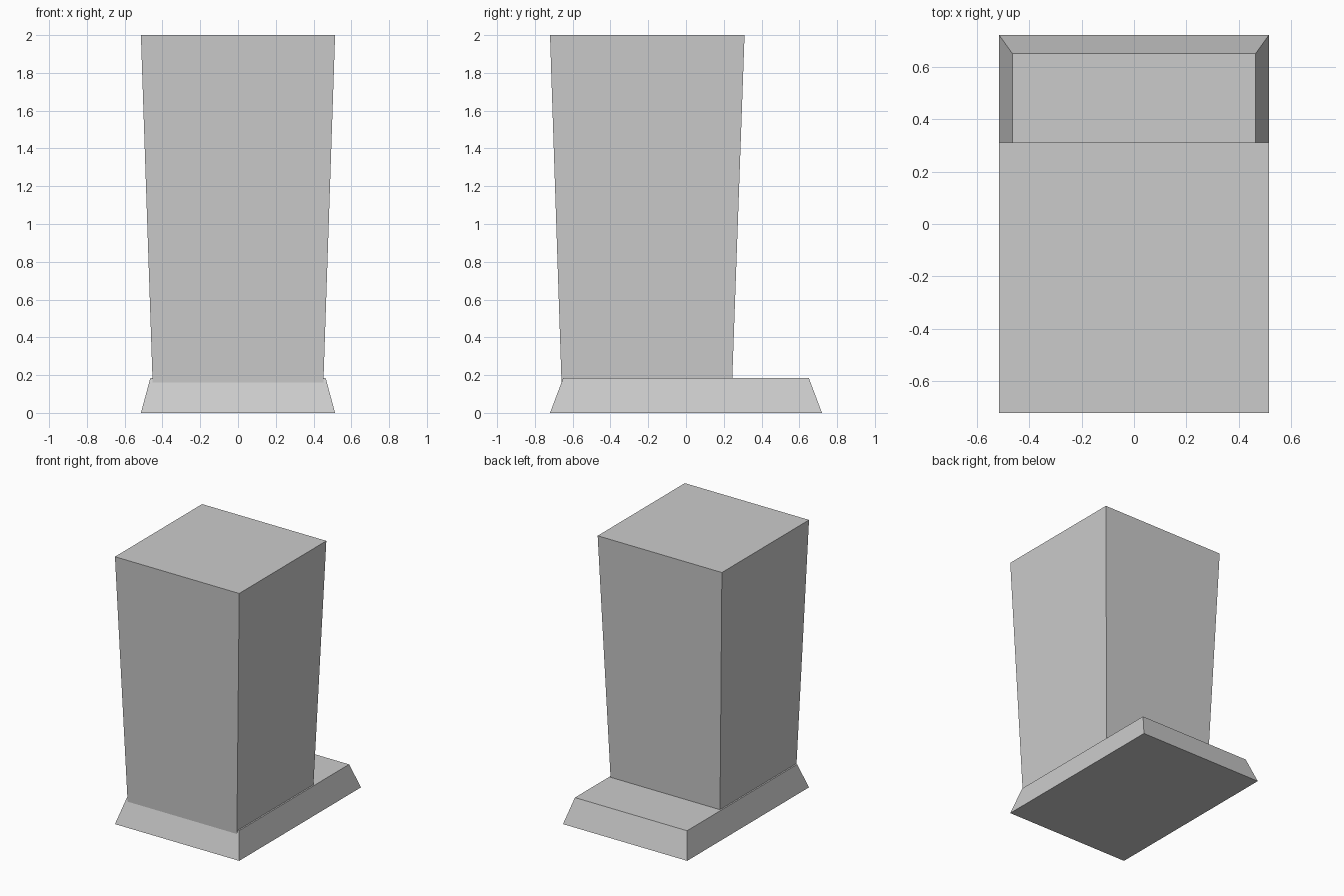
import bpy
import bmesh

cube = bpy.data.objects.get("Cube")
if cube:
    bpy.data.objects.remove(cube, do_unlink=True)

# Single flat grey
grey = bpy.data.materials.new("plain_grey")
grey.use_nodes = True
colour = (0.6, 0.6, 0.6, 1)
grey.diffuse_color = colour
grey.node_tree.nodes["Principled BSDF"].inputs["Base Color"].default_value = colour


def tapered_box(name, lower, upper):
    """Box between two rectangles, each given as (half_width, y_front, y_back, z)."""
    bm = bmesh.new()
    rings = []
    for w, front, back, z in (lower, upper):
        corners = [(-w, front, z), (w, front, z), (w, back, z), (-w, back, z)]
        rings.append([bm.verts.new(c) for c in corners])
    bottom, top = rings
    bm.faces.new(bottom[::-1])
    bm.faces.new(top)
    for i in range(4):
        j = (i + 1) % 4
        bm.faces.new((bottom[i], bottom[j], top[j], top[i]))
    mesh = bpy.data.meshes.new(name)
    bm.to_mesh(mesh)
    bm.free()
    mesh.materials.append(grey)
    obj = bpy.data.objects.new(name, mesh)
    bpy.context.collection.objects.link(obj)
    return obj


# Low plinth with sloping sides
tapered_box("base", (0.514, -0.72, 0.72, 0), (0.464, -0.65, 0.65, 0.185))

# Tall body flaring towards the top, sunk into the plinth
tapered_box("body", (0.45, -0.657, 0.242, 0.1), (0.514, -0.72, 0.31, 2))
